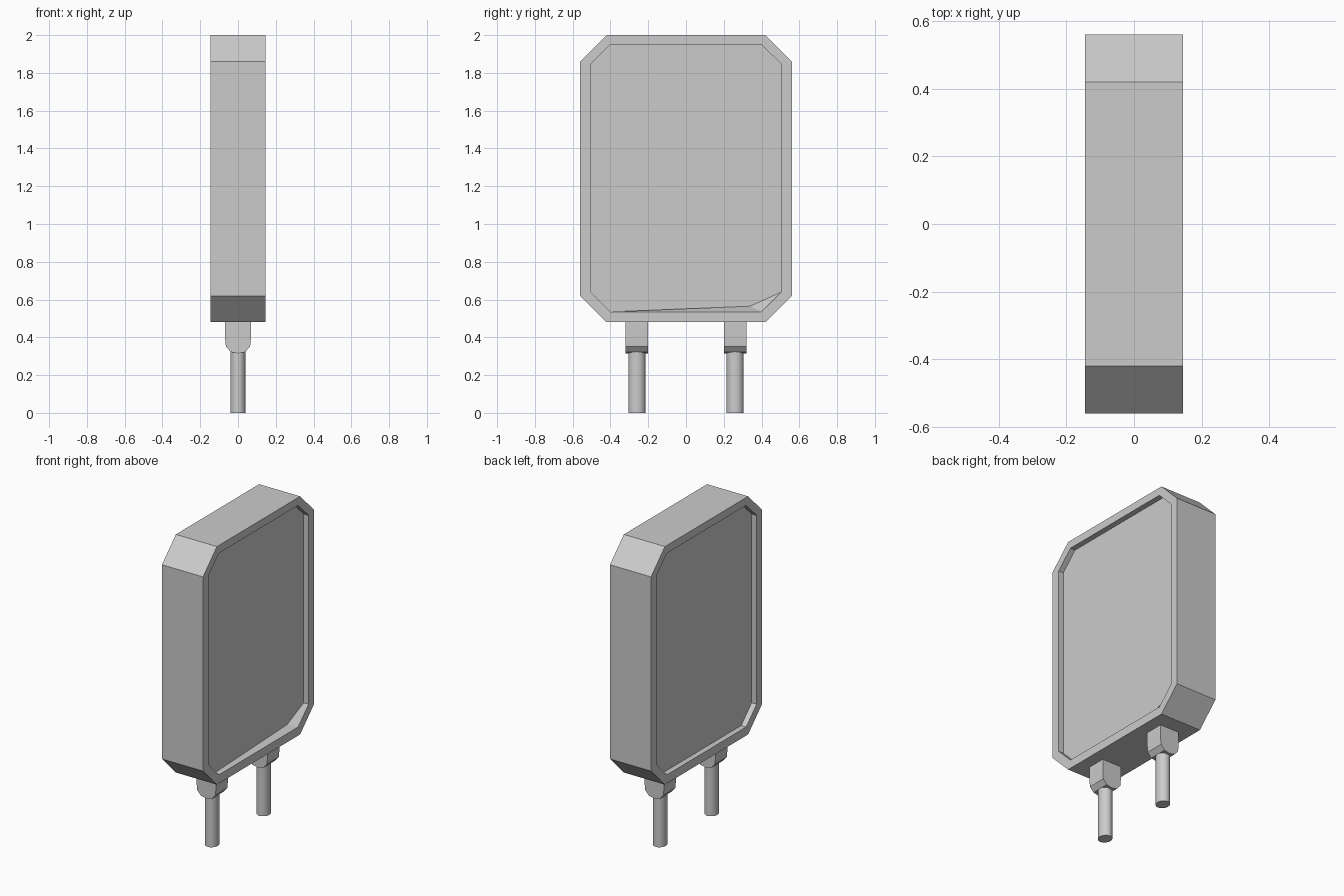
import bpy, bmesh
from mathutils import Vector

cube = bpy.data.objects.get("Cube")
if cube:
    bpy.data.objects.remove(cube)

# One plain grey for everything
grey = bpy.data.materials.new("plain grey")
grey.use_nodes = True
colour = (0.6, 0.6, 0.6, 1)
grey.diffuse_color = colour
grey.node_tree.nodes["Principled BSDF"].inputs["Base Color"].default_value = colour


def finish(name, bm, smooth=False):
    bmesh.ops.recalc_face_normals(bm, faces=bm.faces)
    mesh = bpy.data.meshes.new(name)
    bm.to_mesh(mesh)
    bm.free()
    mesh.materials.append(grey)
    obj = bpy.data.objects.new(name, mesh)
    bpy.context.collection.objects.link(obj)
    if smooth:
        bpy.ops.object.select_all(action="DESELECT")
        obj.select_set(True)
        bpy.context.view_layer.objects.active = obj
        bpy.ops.object.shade_smooth_by_angle(angle=0.6)
    return obj


def octagon(half_y, low, high, cut):
    """Outline of a rectangle with its corners cut off, in y and z."""
    right = [(half_y - cut, low), (half_y, low + cut),
             (half_y, high - cut), (half_y - cut, high)]
    return right + [(-y, z) for y, z in reversed(right)]


def bridge(bm, a, b):
    for i in range(len(a)):
        j = (i + 1) % len(a)
        bm.faces.new((a[i], a[j], b[j], b[i]))


# Housing: cut-corner frame with a shallow recess on both broad sides
HALF_X, DEPTH = 0.145, 0.035
outer = octagon(0.56, 0.48, 2.0, 0.14)
inner = octagon(0.505, 0.535, 1.95, 0.105)
bm = bmesh.new()
rims = []
for side in (-1, 1):
    floor = list(inner)
    if side == 1:
        floor[0] = (0.34, 0.565)    # skewed lower corner of one panel
    rings = [[bm.verts.new((side * x, y, z)) for y, z in outline]
             for x, outline in ((HALF_X, outer), (HALF_X, inner), (HALF_X - DEPTH, floor))]
    bridge(bm, rings[0], rings[1])
    bridge(bm, rings[1], rings[2])
    bm.faces.new(rings[2])
    rims.append(rings[0])
bridge(bm, *rims)
finish("housing", bm)


# Mounting lugs with rounded undersides, and the pins below them
half = [(0.068, 0.49), (0.068, 0.39), (0.064, 0.352), (0.038, 0.322), (0, 0.315)]
profile = half + [(-x, z) for x, z in reversed(half[:-1])]
for label, y in (("front", -0.26), ("rear", 0.26)):
    bm = bmesh.new()
    face = bm.faces.new([bm.verts.new((x, y - 0.06, z)) for x, z in profile])
    extruded = bmesh.ops.extrude_face_region(bm, geom=[face])["geom"]
    bmesh.ops.translate(bm, vec=Vector((0, 0.12, 0)),
                        verts=[v for v in extruded if isinstance(v, bmesh.types.BMVert)])
    finish(label + "_lug", bm, smooth=True)

    bm = bmesh.new()
    bmesh.ops.create_cone(bm, cap_ends=True, segments=20, radius1=0.043,
                          radius2=0.043, depth=0.34)
    bmesh.ops.scale(bm, vec=(0.93, 1.05, 1), verts=bm.verts)
    bmesh.ops.translate(bm, vec=(0, y, 0.17), verts=bm.verts)
    finish(label + "_pin", bm, smooth=True)
